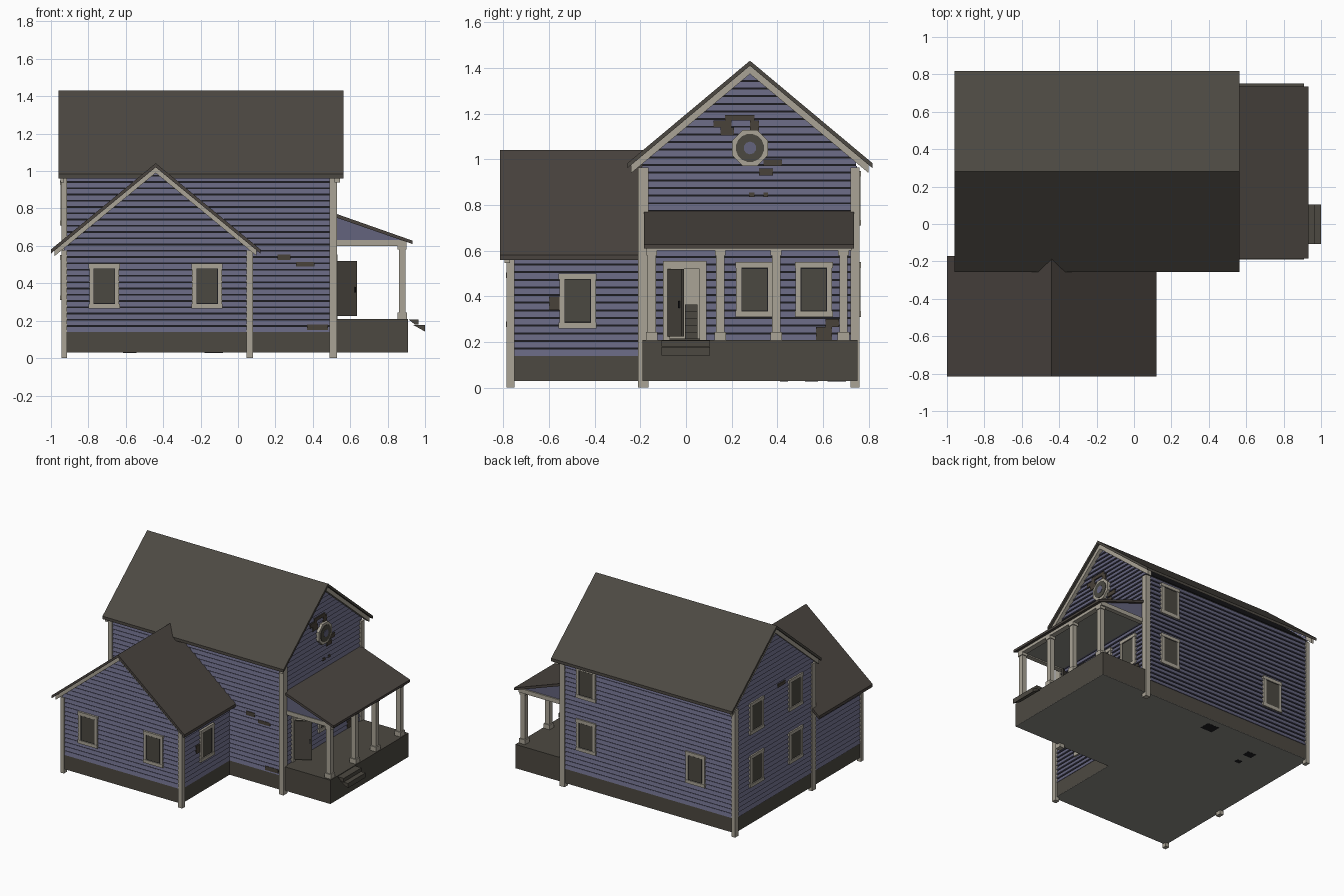
import bpy, bmesh, math
from mathutils import Vector

cube = bpy.data.objects.get("Cube")
if cube:
    bpy.data.objects.remove(cube)


def material(name, r, g, b):
    m = bpy.data.materials.new(name)
    m.use_nodes = True
    m.diffuse_color = (r, g, b, 1)
    m.node_tree.nodes["Principled BSDF"].inputs["Base Color"].default_value = (r, g, b, 1)
    return m


BLUE = material("blue siding", .126, .126, .205)
GAP = material("dark gap", .012, .012, .014)
TRIM = material("tan trim", .4, .37, .305)
ROOF = material("roof brown", .073, .066, .055)
LOW_ROOF = material("low roof brown", .067, .057, .049)
STONE = material("foundation brown", .073, .066, .053)
GLASS = material("dull glass", .07, .066, .053)
BARE = material("bare boards", .066, .054, .041)
UNDER = material("grey underside", .26, .255, .23)

X, Y, Z = Vector((1, 0, 0)), Vector((0, 1, 0)), Vector((0, 0, 1))


def finish(name, bm, mat):
    bmesh.ops.recalc_face_normals(bm, faces=bm.faces)
    me = bpy.data.meshes.new(name)
    bm.to_mesh(me)
    bm.free()
    me.materials.append(mat)
    ob = bpy.data.objects.new(name, me)
    bpy.context.collection.objects.link(ob)
    return ob


def extrude(bm, points, offset):
    a = [bm.verts.new(p) for p in points]
    b = [bm.verts.new(p + offset) for p in points]
    bm.faces.new(a)
    bm.faces.new(b)
    for i in range(len(a)):
        j = (i + 1) % len(a)
        bm.faces.new((a[i], a[j], b[j], b[i]))


def prism(name, pts, across, along, a0, a1, mat):
    bm = bmesh.new()
    extrude(bm, [across * u + Z * z + along * a0 for u, z in pts], along * (a1 - a0))
    return finish(name, bm, mat)


def box(name, x, y, z, mat):
    pts = [(x[0], z[0]), (x[1], z[0]), (x[1], z[1]), (x[0], z[1])]
    return prism(name, pts, X, Y, y[0], y[1], mat)


class Wall:
    """Vertical wall plane: u runs along it, d is distance out of it."""

    def __init__(self, name, along, out, dist):
        self.name, self.along, self.out, self.dist = name, along, out, dist

    def bar(self, bm, u, profile):
        # (depth, height) profile pulled along the wall
        extrude(bm, [self.along * u[0] + self.out * (self.dist + d) + Z * z for d, z in profile],
                self.along * (u[1] - u[0]))

    def panel(self, bm, u, z, d):
        self.bar(bm, u, [(d[0], z[0]), (d[1], z[0]), (d[1], z[1]), (d[0], z[1])])

    def plate(self, part, u, z, d, mat):
        bm = bmesh.new()
        self.panel(bm, u, z, d)
        return finish(self.name + "_" + part, bm, mat)

    def siding(self, u0, u1, top, slope=0, hole=None):
        # lapped boards, thick at the lower edge, narrowing under a gable
        bm = bmesh.new()
        mid, half = (u0 + u1) / 2, (u1 - u0) / 2
        pitch, z = .0335, .14
        while z < top - .01:
            z1 = z + pitch - .0065
            w = min(half, (top - z) / slope) if slope else half
            spans = [(mid - w, mid + w)]
            if hole and z < hole[3] and z1 > hole[2]:
                spans = [(mid - w, hole[0]), (hole[1], mid + w)]
            for span in spans:
                self.bar(bm, span, [(-.001, z), (.012, z), (.003, z1), (-.001, z1)])
            z += pitch
        finish(self.name + "_siding", bm, BLUE)

    def window(self, u, z):
        w, h = .058, .095
        bm = bmesh.new()
        for s in (-1, 1):
            a, b = sorted((u + s * w, u + s * (w + .022)))
            self.panel(bm, (a, b), (z - h, z + h), (0, .019))
            a, b = sorted((z + s * h, z + s * (h + .025)))
            self.panel(bm, (u - .083, u + .083), (a, b), (0, .021))
        finish(self.name + "_window_frame", bm, TRIM)
        self.plate("window_sash", (u - w, u + w), (z - h, z + h), (.005, .0135), GAP)
        self.plate("window_glass", (u - w + .004, u + w - .004),
                   (z - h + .004, z + h - .004), (.007, .015), GLASS)

    def patch(self, u0, u1, z0, z1):
        self.plate("bare_patch", (u0, u1), (z0, z1), (.004, .013), BARE)


def chevron(mid, half, ridge, eave, t):
    return [(mid - half, eave), (mid, ridge), (mid + half, eave),
            (mid + half, eave - t), (mid, ridge - t), (mid - half, eave - t)]


# House bodies behind the boards
MY, WX = .28, -.44
main = prism("main_body", [(-.19, .1), (.745, .1), (.745, .985), (MY, 1.395), (-.19, .985)],
             Y, X, -.93, .511, GAP)
prism("wing_body", [(-.93, .1), (.058, .1), (.058, .58), (WX, 1.0), (-.93, .58)],
      X, Y, -.768, -.18, GAP)

# Doorway recess
door = (-.075, .065, .21, .525)
cutter = box("door_cutter", (.3, .6), door[:2], door[2:], GAP)
mod = main.modifiers.new("doorway", "BOOLEAN")
mod.object, mod.operation, mod.solver = cutter, "DIFFERENCE", "EXACT"
bpy.context.view_layer.objects.active = main
bpy.ops.object.modifier_apply(modifier=mod.name)
bpy.data.objects.remove(cutter)
box("hall_back", (.302, .31), (-.075, .065), (.21, .525), TRIM)
for y in (-.074, .059):
    box("hall_side", (.31, .51), (y, y + .005), (.21, .525), TRIM)
box("hall_floor", (.31, .51), (-.07, .06), (.205, .215), STONE)
for i in range(5):
    box("hall_stair", (.312, .45 - i * .027), (-.005, .05), (.215 + i * .03, .245 + i * .03), STONE)

# Walls, boards and windows
porch_wall = Wall("porch_wall", Y, X, .511)
far_wall = Wall("far_wall", Y, -X, .93)
front_wall = Wall("front_wall", X, -Y, .19)
back_wall = Wall("back_wall", X, Y, .745)
wing_front = Wall("wing_front", X, -Y, .768)
wing_side = Wall("wing_side", Y, X, .058)
wing_far = Wall("wing_far", Y, -X, .93)
porch_wall.siding(-.19, .745, 1.398, .84, door)
far_wall.siding(-.19, .745, 1.398, .84)
for w in (front_wall, back_wall):
    w.siding(-.93, .511, .975)
wing_front.siding(-.93, .058, 1.004, .83)
for w in (wing_side, wing_far):
    w.siding(-.768, -.19, .575)
for wall, spots in ((porch_wall, ((.3, .43), (.56, .43))),
                    (wing_side, ((-.475, .38),)),
                    (wing_front, ((-.715, .385), (-.165, .385))),
                    (back_wall, ((.31, .43), (.31, .83), (-.61, .43))),
                    (far_wall, ((.5, .43), (.5, .83), (.03, .43), (.03, .83)))):
    for u, z in spots:
        wall.window(u, z)

# Places where boards have fallen off
for p in ((.12, .2, 1.14, 1.17), (.17, .3, 1.17, 1.195), (.15, .21, 1.105, 1.14),
          (.28, .32, 1.11, 1.17), (.34, .42, .97, 1.0), (.32, .38, .93, .96),
          (.275, .3, .835, .855), (.34, .36, .835, .855),
          (.57, .64, .21, .265), (.61, .67, .265, .3)):
    porch_wall.patch(*p)
for p in ((.21, .28, .525, .555), (.31, .41, .49, .515), (.37, .48, .15, .18)):
    front_wall.patch(*p)
wing_side.patch(-.6, -.555, .34, .4)
far_wall.patch(.15, .24, .94, .965)

# Round attic window
for part, r, n, depth, mat in (("frame", .085, 8, .03, TRIM), ("glass", .062, 16, .034, GLASS),
                               ("broken_pane", .028, 10, .037, BLUE)):
    angles = [(i + .5) * math.tau / n for i in range(n)]
    ring = [(MY + r * math.cos(a), 1.05 + r * math.sin(a)) for a in angles]
    prism("attic_window_" + part, ring, Y, X, .51, .51 + depth, mat)

# Roofs and gable trim
prism("main_roof", chevron(MY, .537, 1.432, .983, .022), Y, X, -.96, .563, ROOF)
prism("wing_roof", chevron(WX, .559, 1.042, .582, .022), X, Y, -.815, -.17, LOW_ROOF)
for a, b in ((.515, .545), (-.95, -.93)):
    prism("main_gable_trim", chevron(MY, .52, 1.41, .976, .036), Y, X, a, b, TRIM)
prism("wing_gable_trim", chevron(WX, .54, 1.02, .576, .03), X, Y, -.795, -.77, TRIM)

# Foundations and floor
box("main_foundation", (-.937, .52), (-.197, .752), (.032, .14), STONE)
box("wing_foundation", (-.937, .067), (-.775, -.197), (.032, .14), STONE)
for x, y in (((-.937, .52), (-.197, .752)), ((-.937, .067), (-.775, -.197)), ((.52, .91), (-.19, .75))):
    box("floor_underside", x, y, (.029, .032), UNDER)
for x, y, r in ((-.13, .66, .05), (-.58, .55, .036), (-.58, .43, .022)):
    box("floor_hole", (x - r, x + r), (y - r * .8, y + r * .8), (.028, .03), GAP)

# Corner posts
for x in ((-.945, -.915), (.49, .53)):
    for y in ((-.21, -.165), (.72, .76)):
        box("corner_post", x, y, (0, .965), TRIM)
for x in ((-.945, -.915), (.045, .08)):
    box("wing_corner_post", x, (-.785, -.75), (0, .575), TRIM)

# Porch deck, columns, beams and roof
box("porch_deck", (.515, .91), (-.19, .75), (.032, .21), STONE)
for y in (-.15, .15, .395, .69):
    for part, r, z in (("base", .026, (.21, .245)), ("shaft", .018, (.245, .58)),
                       ("cap", .024, (.58, .603))):
        box("column_" + part, (.878 - r, .878 + r), (y - r, y + r), z, TRIM)
box("porch_front_beam", (.86, .9), (-.175, .725), (.6, .63), TRIM)
for y in (-.175, .69):
    box("porch_side_beam", (.52, .87), (y, y + .035), (.6, .632), TRIM)
    prism("porch_side_gable", [(.52, .63), (.89, .63), (.52, .755)], X, Y, y + .005, y + .025, BLUE)
box("porch_ceiling", (.52, .87), (-.15, .7), (.609, .613), UNDER)
prism("porch_roof", [(.515, .775), (.933, .628), (.933, .61), (.515, .755)],
      X, Y, -.185, .735, LOW_ROOF)

# Wedge shaped porch steps
prism("upper_step", [(.912, .207), (.965, .207), (.965, .18), (.945, .18)], X, Y, -.108, .105, STONE)
prism("lower_step", [(.935, .178), (1.0, .178), (1.0, .142)], X, Y, -.108, .105, STONE)

# Door frame and open door
for u, z in (((-.1, -.07), (.21, .555)), ((.06, .09), (.21, .555)), ((-.07, .06), (.52, .555))):
    porch_wall.plate("door_frame", u, z, (0, .02), TRIM)
leaf = box("open_door", (0, .12), (-.006, .006), (.225, .52), STONE)
knob = box("door_knob", (.103, .109), (-.014, .014), (.35, .38), GAP)
for ob in (leaf, knob):
    ob.location = (.53, -.075, 0)
    ob.rotation_euler.z = math.radians(30)
